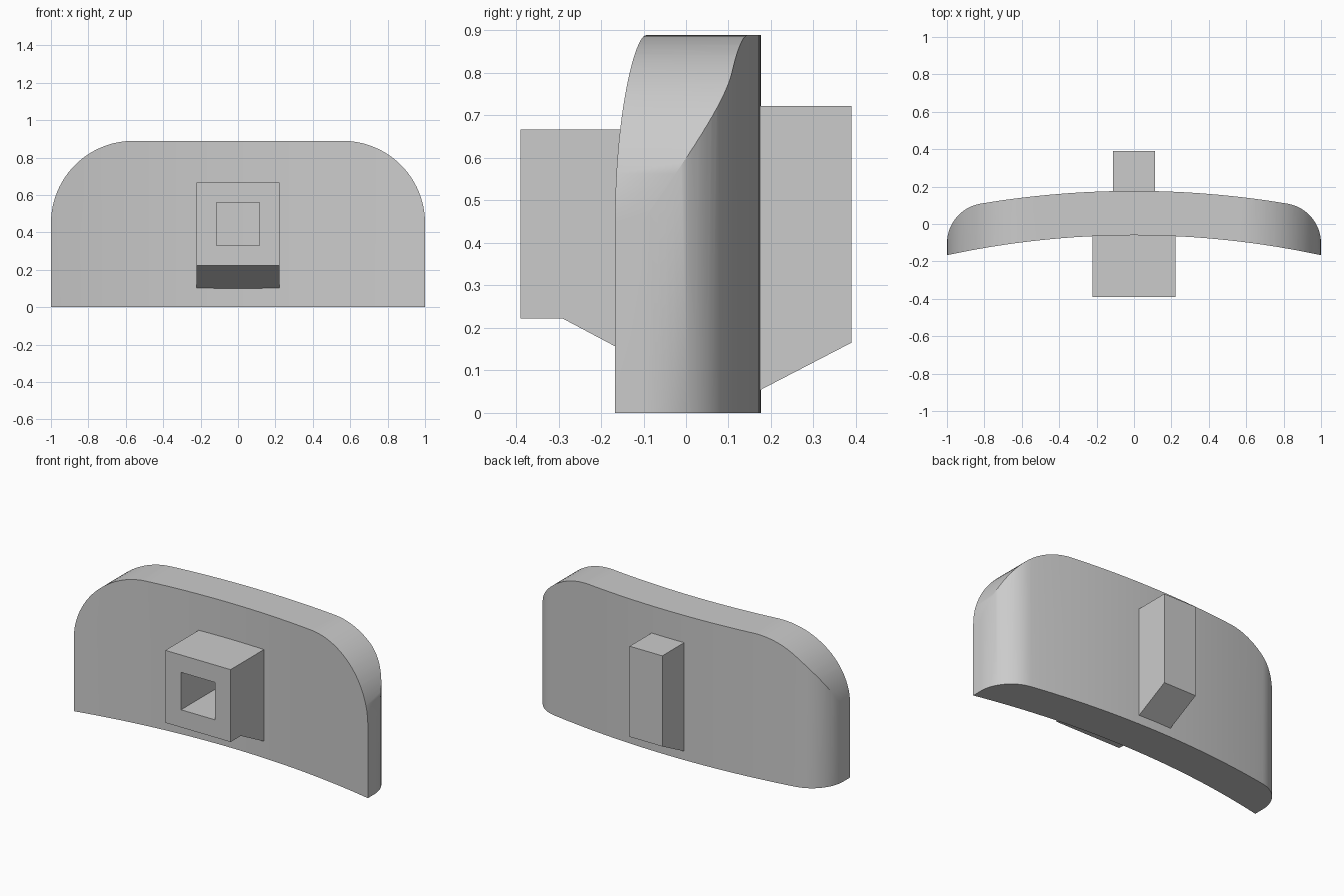
import bpy
import bmesh
from math import sin, cos, pi, sqrt, asin, radians

default_cube = bpy.data.objects.get("Cube")
if default_cube:
    bpy.data.objects.remove(default_cube, do_unlink=True)

grey = bpy.data.materials.new("plain grey")
grey.use_nodes = True
colour = (0.6, 0.6, 0.6, 1)
grey.diffuse_color = colour
grey.node_tree.nodes["Principled BSDF"].inputs["Base Color"].default_value = colour


def prism(name, points, axis, low, high):
    """Extrude a 2D outline along x, y or z between two positions."""
    place = {"x": lambda a, b, t: (t, a, b),
             "y": lambda a, b, t: (a, t, b),
             "z": lambda a, b, t: (a, b, t)}[axis]
    bm = bmesh.new()
    rings = [[bm.verts.new(place(a, b, t)) for a, b in points] for t in (low, high)]
    bm.faces.new(rings[0])
    bm.faces.new(rings[1])
    n = len(points)
    for i in range(n):
        j = (i + 1) % n
        bm.faces.new((rings[0][i], rings[0][j], rings[1][j], rings[1][i]))
    bmesh.ops.recalc_face_normals(bm, faces=bm.faces)
    mesh = bpy.data.meshes.new(name)
    bm.to_mesh(mesh)
    bm.free()
    mesh.materials.append(grey)
    obj = bpy.data.objects.new(name, mesh)
    bpy.context.collection.objects.link(obj)
    return obj


def select_only(obj):
    bpy.ops.object.select_all(action="DESELECT")
    obj.select_set(True)
    bpy.context.view_layer.objects.active = obj


def boolean(obj, tool, operation):
    """Apply a boolean and discard its tool."""
    tool.hide_render = True
    mod = obj.modifiers.new("cut", "BOOLEAN")
    mod.operation = operation
    mod.solver = "EXACT"
    mod.object = tool
    select_only(obj)
    bpy.ops.object.modifier_apply(modifier=mod.name)
    bpy.data.objects.remove(tool, do_unlink=True)


def arc(cx, cy, r, start, end, steps):
    angles = [start + (end - start) * i / steps for i in range(steps + 1)]
    return [(cx + r * cos(a), cy + r * sin(a)) for a in angles]


# Curved plate: plan outline with rounded rear corners
front_r = 4.73
front_half = asin(1 / front_r)
front_edge = arc(0, -0.06 - front_r, front_r, pi / 2 + front_half, pi / 2 - front_half, 32)
back_r, corner_r = 4.96, 0.215
back_y = 0.177 - back_r
corner_x = 1 - corner_r
corner_y = back_y + sqrt((back_r - corner_r) ** 2 - corner_x ** 2)
tilt = asin(corner_x / (back_r - corner_r))
right_corner = arc(corner_x, corner_y, corner_r, 0, pi / 2 - tilt, 16)
back_edge = arc(0, back_y, back_r, pi / 2 - tilt, pi / 2 + tilt, 28)[1:-1]
left_corner = [(-x, y) for x, y in reversed(right_corner)]
plate = prism("curved_plate", front_edge + right_corner + back_edge + left_corner, "z", 0, 1.2)

# Rounded upper corners of the plate
height, round_r = 0.889, 0.44
shoulder = arc(1 - round_r, height - round_r, round_r, 0, pi / 2, 24)
shoulder = [(1.1, -0.0), (1.1, height - round_r)] + shoulder
outline = shoulder + [(-x, z) for x, z in reversed(shoulder)]
outline = [(x, z if z > 0 else -0.1) for x, z in outline]
boolean(plate, prism("outline_cutter", outline, "y", -1, 1), "INTERSECT")
select_only(plate)
bpy.ops.object.shade_smooth_by_angle(angle=radians(30))

# Front socket block with sloping underside and a square hole
socket = prism("front_socket",
               [(-0.389, 0.222), (-0.29, 0.222), (-0.06, 0.1),
                (0, 0.1), (0, 0.667), (-0.389, 0.667)], "x", -0.222, 0.222)
hole = [(-0.115, 0.33), (0.115, 0.33), (0.115, 0.56), (-0.115, 0.56)]
boolean(socket, prism("hole_cutter", hole, "y", -0.6, -0.04), "DIFFERENCE")

# Rear post with sloping underside
prism("rear_post",
      [(0.1, 0.015), (0.389, 0.165), (0.389, 0.722), (0.1, 0.722)], "x", -0.111, 0.111)
